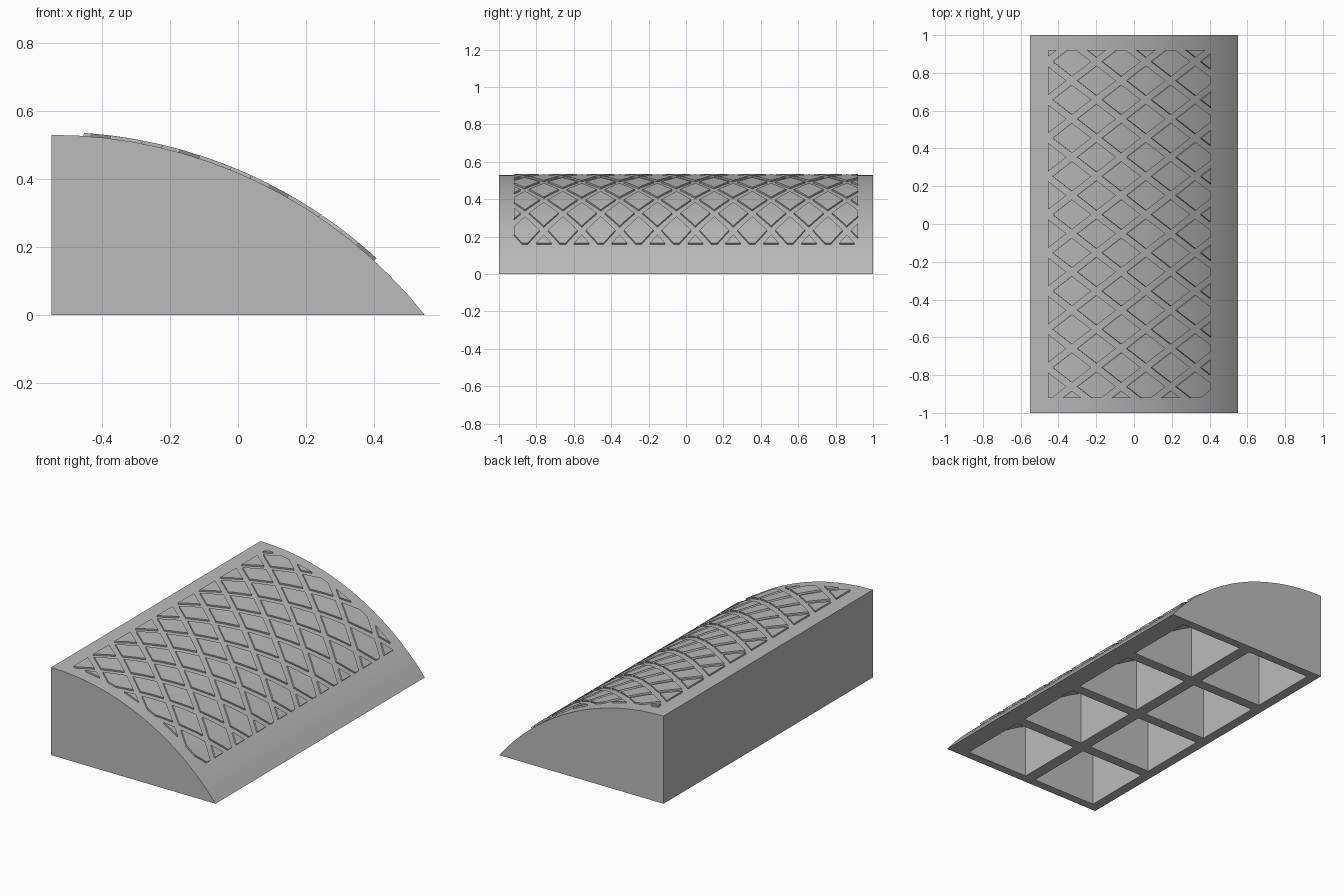
import bpy, bmesh, math
from mathutils import Vector

if "Cube" in bpy.data.objects:
    bpy.data.objects.remove(bpy.data.objects["Cube"])

# Main dimensions
HALF_W, HALF_L, HEIGHT = 0.55, 1.0, 0.53
RADIUS = ((2 * HALF_W) ** 2 + HEIGHT ** 2) / (2 * HEIGHT)
SWEEP = math.asin(2 * HALF_W / RADIUS)
SEGMENTS = 16

grey = bpy.data.materials.new("warm_grey_plastic")
grey.use_nodes = True
grey.diffuse_color = (0.5, 0.5, 0.5, 1)
grey.node_tree.nodes["Principled BSDF"].inputs["Base Color"].default_value = (0.5, 0.5, 0.5, 1)


def arc_z(x, offset=0.0):
    """Height of the curved top at x, moved out by an offset."""
    return math.sqrt((RADIUS + offset) ** 2 - (x + HALF_W) ** 2) + HEIGHT - RADIUS


def add_prism(bm, profile, y0, y1):
    """Extrude an x-z outline along y."""
    face = bm.faces.new([bm.verts.new((x, y0, z)) for x, z in profile])
    new = bmesh.ops.extrude_face_region(bm, geom=[face])["geom"]
    verts = [v for v in new if isinstance(v, bmesh.types.BMVert)]
    bmesh.ops.translate(bm, verts=verts, vec=(0, y1 - y0, 0))


def finish(bm, name):
    bmesh.ops.recalc_face_normals(bm, faces=bm.faces)
    mesh = bpy.data.meshes.new(name)
    bm.to_mesh(mesh)
    bm.free()
    mesh.materials.append(grey)
    obj = bpy.data.objects.new(name, mesh)
    bpy.context.collection.objects.link(obj)
    return obj


def activate(obj):
    bpy.ops.object.select_all(action='DESELECT')
    obj.select_set(True)
    bpy.context.view_layer.objects.active = obj


# Solid wedge with a curved top
arc_x = [-HALF_W + RADIUS * math.sin(SWEEP * i / SEGMENTS) for i in range(SEGMENTS + 1)]
bm = bmesh.new()
add_prism(bm, [(-HALF_W, 0)] + [(x, max(arc_z(x), 0)) for x in arc_x], -HALF_L, HALF_L)
body = finish(bm, "curved_body")

# Hollow pockets underneath, two across and four along
bm = bmesh.new()
for x0, x1 in ((-0.49, -0.06), (0.01, 0.43)):
    steps = [x0 + (x1 - x0) * i / 8 for i in range(9)]
    outline = [(x0, -0.1)] + [(x, arc_z(x, -0.08)) for x in steps] + [(x1, -0.1)]
    for row in range(4):
        yc = (row - 1.5) * 0.49
        add_prism(bm, outline, yc - 0.213, yc + 0.213)
cutter = finish(bm, "pocket_cutter")
cutter.hide_render = True
cut = body.modifiers.new("pockets", 'BOOLEAN')
cut.operation = 'DIFFERENCE'
cut.solver = 'EXACT'
cut.object = cutter
activate(body)
bpy.ops.object.modifier_apply(modifier=cut.name)
bpy.data.objects.remove(cutter)
bpy.ops.object.shade_smooth_by_angle(angle=math.radians(25))

# Raised diamond tread: flat staggered diamonds first
PITCH_X, PITCH_Y, SHRINK = 0.26, 0.2025, 0.78
a, b = PITCH_X / 2 * SHRINK, PITCH_Y / 2 * SHRINK
bm = bmesh.new()
for col in range(8):
    xc = -0.46 + col * PITCH_X / 2
    shift = 0 if col % 2 else PITCH_Y / 2
    for row in range(11):
        yc = 0.86 + shift - row * PITCH_Y
        corners = ((xc - a, yc), (xc, yc - b), (xc + a, yc), (xc, yc + b))
        bm.faces.new([bm.verts.new((x, y, 0)) for x, y in corners])


def slice_at(co, normal, trim):
    geom = bm.verts[:] + bm.edges[:] + bm.faces[:]
    bmesh.ops.bisect_plane(bm, geom=geom, dist=1e-5, plane_co=co, plane_no=normal, clear_outer=trim)


# Trim to the rectangular field, then slice so the pads follow the curve
slice_at((-0.455, 0, 0), (-1, 0, 0), True)
slice_at((0.4, 0, 0), (1, 0, 0), True)
slice_at((0, 0.92, 0), (0, 1, 0), True)
slice_at((0, -0.92, 0), (0, -1, 0), True)
for x in arc_x[1:-1]:
    slice_at((x, 0, 0), (1, 0, 0), False)

# Wrap onto the curve and thicken outward
for v in bm.verts:
    v.co.z = arc_z(v.co.x) - 0.003
centre = Vector((-HALF_W, 0, HEIGHT - RADIUS))
new = bmesh.ops.extrude_face_region(bm, geom=bm.faces[:])["geom"]
for v in new:
    if isinstance(v, bmesh.types.BMVert):
        out = v.co - centre
        out.y = 0
        v.co += out.normalized() * 0.012
tread = finish(bm, "diamond_tread")
activate(tread)
bpy.ops.object.shade_smooth_by_angle(angle=math.radians(25))
